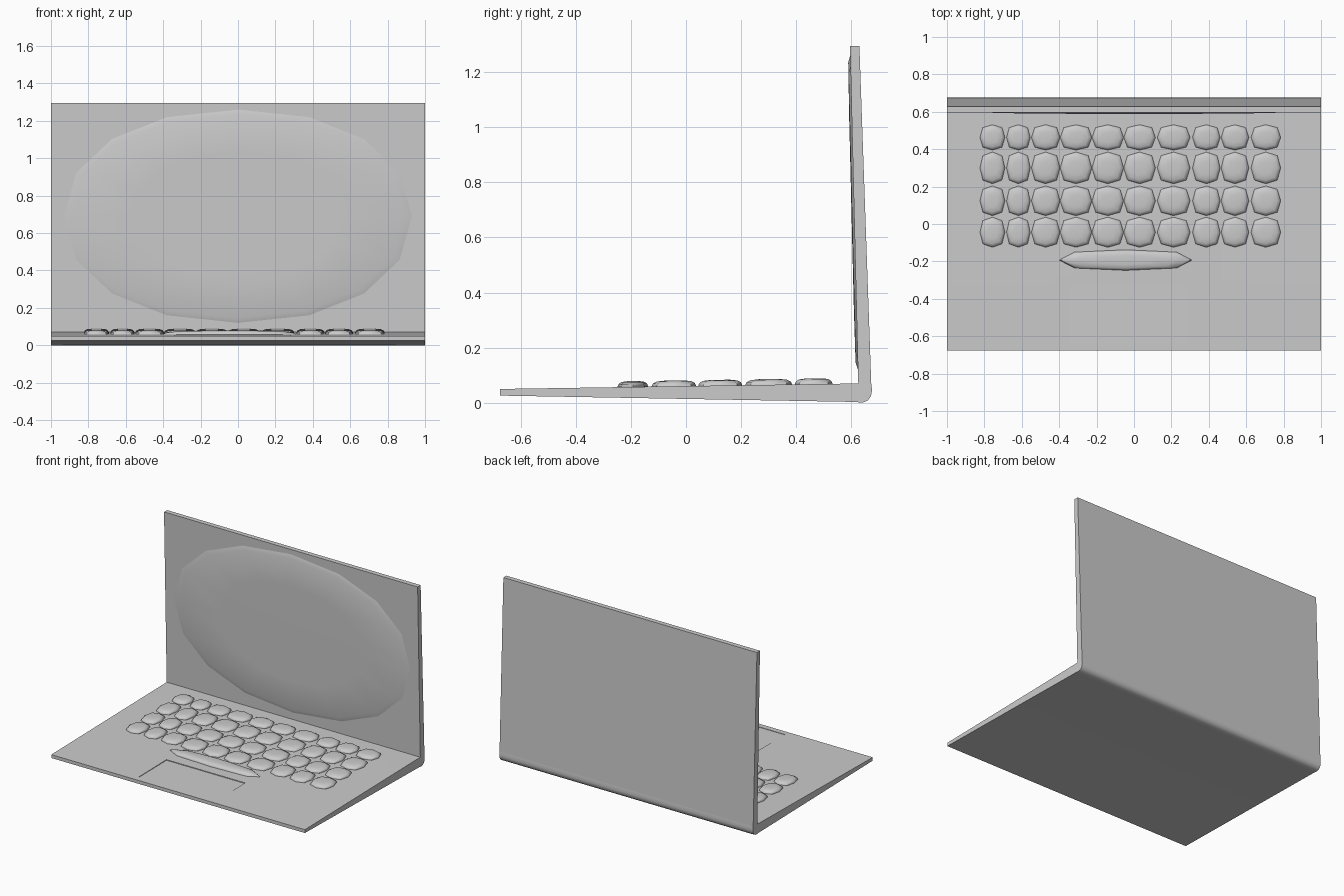
import bpy, bmesh
from math import sin, cos, pi, copysign

if "Cube" in bpy.data.objects:
    bpy.data.objects.remove(bpy.data.objects["Cube"])


def finish(name, bm, angle=35):
    bmesh.ops.recalc_face_normals(bm, faces=bm.faces)
    me = bpy.data.meshes.new(name)
    bm.to_mesh(me)
    bm.free()
    ob = bpy.data.objects.new(name, me)
    bpy.context.collection.objects.link(ob)
    bpy.ops.object.select_all(action='DESELECT')
    ob.select_set(True)
    bpy.context.view_layer.objects.active = ob
    bpy.ops.object.shade_smooth_by_angle(angle=angle * pi / 180)
    return ob


def extrude_profile(name, profile, x0=-1.0, x1=1.0):
    """Extrude a (y, z) side profile along x."""
    bm = bmesh.new()
    face = bm.faces.new([bm.verts.new((x0, y, z)) for y, z in profile])
    out = bmesh.ops.extrude_face_region(bm, geom=[face])
    verts = [v for v in out["geom"] if isinstance(v, bmesh.types.BMVert)]
    bmesh.ops.translate(bm, verts=verts, vec=(x1 - x0, 0, 0))
    return finish(name, bm)


def cap(bm, place, rx, ry, rings, sides, power):
    """Stacked rounded rings (scale, height), closed at both ends."""
    loops = []
    for s, h in rings:
        loop = []
        for i in range(sides):
            c, d = cos(2 * pi * i / sides), sin(2 * pi * i / sides)
            u = copysign(abs(c) ** power, c) * rx * s
            v = copysign(abs(d) ** power, d) * ry * s
            loop.append(bm.verts.new(place(u, v, h)))
        loops.append(loop)
    for a, b in zip(loops, loops[1:]):
        for i in range(sides):
            j = (i + 1) % sides
            bm.faces.new((a[i], a[j], b[j], b[i]))
    bm.faces.new(loops[0])
    bm.faces.new(loops[-1])


def deck_z(y):
    return 0.05 + (y + 0.675) / 1.305 * 0.02


def lid_y(z):
    return 0.625 - (z - 0.07) / 1.225 * 0.03


# Wedge-shaped base with rounded rear corner
base = extrude_profile("base", [
    (-0.675, 0.026), (0.615, 0.003), (0.64, 0.0), (0.659, 0.008), (0.671, 0.024),
    (0.675, 0.045), (0.672, 0.07), (0.625, 0.07), (-0.675, 0.05)])

# Lid leaning slightly forward
extrude_profile("lid", [
    (0.672, 0.07), (0.629, 1.295), (0.595, 1.295), (0.625, 0.07)])

# Shallow trackpad recess
cutter = extrude_profile("trackpad_cutter", [
    (-0.635, deck_z(-0.635) - 0.003), (-0.32, deck_z(-0.32) - 0.005),
    (-0.32, 0.1), (-0.635, 0.1)], -0.34, 0.28)
cutter.hide_render = True
cutter.hide_set(True)
mod = base.modifiers.new("trackpad_recess", 'BOOLEAN')
mod.operation = 'DIFFERENCE'
mod.object = cutter

# Softly raised oval screen
bm = bmesh.new()
cap(bm, lambda u, v, h: (u, lid_y(0.69 + v) - h, 0.69 + v), 0.93, 0.57,
    [(1.0, -0.004), (1.0, 0.0), (0.955, 0.008), (0.6, 0.0095)], 16, 0.93)
finish("screen", bm)

# Pillowy eight-sided keys in four rows
columns = [(-0.757, 0.063), (-0.618, 0.06), (-0.472, 0.072), (-0.31, 0.08),
           (-0.14, 0.08), (0.03, 0.08), (0.212, 0.083), (0.387, 0.07),
           (0.54, 0.07), (0.705, 0.075)]
rows = [(0.463, 0.064), (0.3, 0.08), (0.124, 0.075), (-0.044, 0.076)]
rings = [(1.06, -0.006), (1.06, 0.002), (1.0, 0.011), (0.82, 0.018), (0.45, 0.021)]
bm = bmesh.new()
for y, ry in rows:
    for x, rx in columns:
        cap(bm, lambda u, v, h: (x + u, y + v, deck_z(y + v) + h),
            rx, ry, rings, 8, 0.75)
finish("keys", bm, 50)

# Long space bar
bm = bmesh.new()
cap(bm, lambda u, v, h: (-0.045 + u, -0.193 + v, deck_z(-0.193 + v) + h),
    0.335, 0.052, rings, 8, 0.75)
finish("space_bar", bm, 50)
